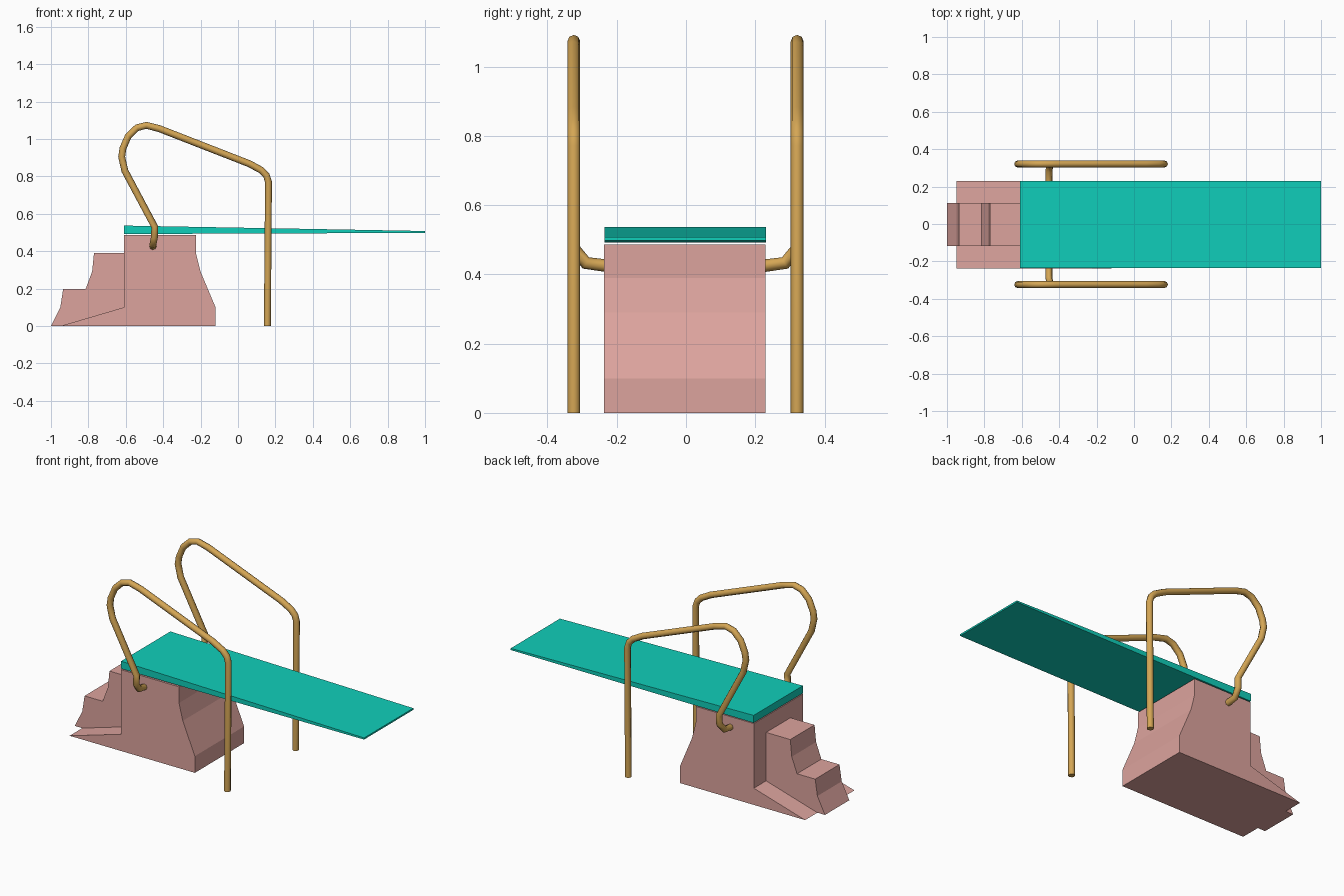
import bpy, bmesh
from mathutils import Vector

cube = bpy.data.objects.get("Cube")
if cube:
    bpy.data.objects.remove(cube)


def material(name, color):
    m = bpy.data.materials.new(name)
    m.use_nodes = True
    m.diffuse_color = (*color, 1)
    m.node_tree.nodes["Principled BSDF"].inputs["Base Color"].default_value = (*color, 1)
    return m


pink = material("pink_concrete", (0.72, 0.37, 0.34))
teal = material("teal_board", (0.005, 0.62, 0.49))
brass = material("brass_rail", (0.66, 0.38, 0.09))


def prism(name, profile, y0, y1, mat):
    """Extrude an x-z outline from y0 to y1."""
    bm = bmesh.new()
    face = bm.faces.new([bm.verts.new((x, y0, z)) for x, z in profile])
    grown = bmesh.ops.extrude_face_region(bm, geom=[face])["geom"]
    moved = [v for v in grown if isinstance(v, bmesh.types.BMVert)]
    bmesh.ops.translate(bm, verts=moved, vec=(0, y1 - y0, 0))
    bmesh.ops.recalc_face_normals(bm, faces=bm.faces)
    mesh = bpy.data.meshes.new(name)
    bm.to_mesh(mesh)
    bm.free()
    mesh.materials.append(mat)
    obj = bpy.data.objects.new(name, mesh)
    bpy.context.collection.objects.link(obj)
    return obj


# Pedestal with a sloping apron at the rear and a flared front
prism("pedestal", [(-0.95, 0), (-0.61, 0.1), (-0.61, 0.487), (-0.225, 0.487),
                   (-0.225, 0.39), (-0.2, 0.29), (-0.12, 0.1), (-0.12, 0)],
      -0.237, 0.229, pink)

# Two narrow steps up to the board
prism("steps", [(-1, 0), (-0.95, 0.1), (-0.935, 0.197), (-0.815, 0.197), (-0.78, 0.29),
                (-0.77, 0.39), (-0.605, 0.39), (-0.605, 0)],
      -0.117, 0.113, pink)

# Tapered diving board
prism("diving_board", [(-0.61, 0.492), (1, 0.498), (1, 0.508), (-0.61, 0.537)],
      -0.235, 0.231, teal)

# Bent handrails: post, sloping top, loop, then a stub into the pedestal
RAIL = [(0.157, 0, 0), (0.163, 0, 0.77), (0.152, 0, 0.805), (0.125, 0, 0.833),
        (0.06, 0, 0.868), (-0.42, 0, 1.055), (-0.49, 0, 1.073), (-0.54, 0, 1.06),
        (-0.587, 0, 1.015), (-0.615, 0, 0.95), (-0.622, 0, 0.905), (-0.605, 0, 0.83),
        (-0.445, 0, 0.53), (-0.447, 0, 0.475), (-0.455, 0.035, 0.433), (-0.455, 0.11, 0.423)]


def handrail(name, y, side):
    curve = bpy.data.curves.new(name, "CURVE")
    curve.dimensions = "3D"
    curve.bevel_depth = 0.0185
    curve.bevel_resolution = 2
    curve.use_fill_caps = True
    spline = curve.splines.new("POLY")
    spline.points.add(len(RAIL) - 1)
    for point, (px, inset, pz) in zip(spline.points, RAIL):
        point.co = (px, y - side * inset, pz, 1)
    curve.materials.append(brass)
    obj = bpy.data.objects.new(name, curve)
    bpy.context.collection.objects.link(obj)
    bpy.ops.object.select_all(action="DESELECT")
    bpy.context.view_layer.objects.active = obj
    obj.select_set(True)
    bpy.ops.object.convert(target="MESH")
    bpy.ops.object.shade_smooth_by_angle(angle=0.9)


handrail("front_handrail", -0.324, -1)
handrail("back_handrail", 0.321, 1)
